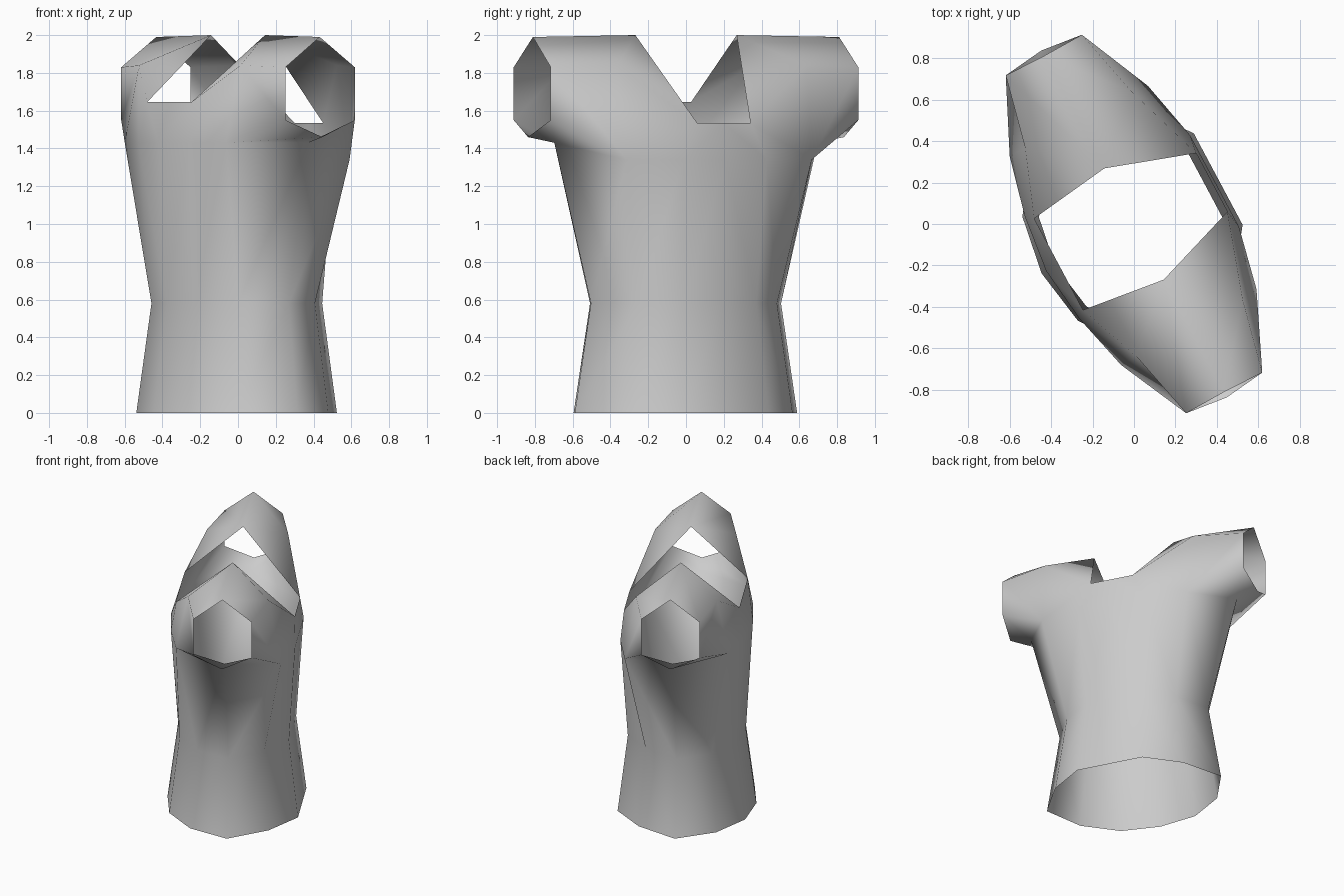
import bpy
import bmesh
import math

cube = bpy.data.objects.get("Cube")
if cube:
    bpy.data.objects.remove(cube, do_unlink=True)

# Single cloth colour
cloth = bpy.data.materials.new("grey_cloth")
cloth.use_nodes = True
colour = (0.6, 0.6, 0.6, 1.0)
cloth.diffuse_color = colour
cloth.node_tree.nodes["Principled BSDF"].inputs["Base Color"].default_value = colour

bm = bmesh.new()


def vert(x, y, z):
    return bm.verts.new((x, y, z))


def bridge(lower, upper):
    """Join two rows of points with a strip of quads."""
    for i in range(len(lower) - 1):
        bm.faces.new((lower[i + 1], lower[i], upper[i], upper[i + 1]))


# Half outline of the hem, from centre front round the side to centre back
outline = [(0, .46), (.25, .46), (.49, .28), (.667, 0),
           (.525, -.28), (.285, -.458), (0, -.505)]
hem = [vert(x, y, 0) for x, y in outline]
waist = [vert(x * .855, y * .85, .58) for x, y in outline]

# Chest row, passing under the arm
front_mid = vert(0, .44, 1.34)
front_chest = vert(.25, .44, 1.34)
front_pit = vert(.555, .373, 1.34)
under_arm = vert(.79, 0, 1.43)
back_pit = vert(.57, -.375, 1.43)
back_chest = vert(.28, -.447, 1.43)
back_mid = vert(0, -.48, 1.43)
chest = [front_mid, front_chest, front_pit, under_arm,
         back_pit, back_chest, back_mid]
bridge(hem, waist)
bridge(waist, chest)

# Neckline and shoulder points
neck_front_mid = vert(0, .425, 1.535)
neck_front = vert(.16, .425, 1.535)
neck_side = vert(.304, 0, 2)
neck_back = vert(.25, -.412, 1.645)
neck_back_mid = vert(0, -.412, 1.645)
front_shoulder = vert(.57, .29, 1.84)
back_shoulder = vert(.57, -.29, 1.84)

# Upper front and upper back panels
bridge(chest[:3], [neck_front_mid, neck_front, front_shoulder])
bridge(chest[4:], [back_shoulder, neck_back, neck_back_mid])
bm.faces.new((neck_front, neck_side, front_shoulder))
bm.faces.new((neck_back, back_shoulder, neck_side))

# Sleeve: six-sided tube from the armhole to the open cuff
armhole = [neck_side, front_shoulder, front_pit,
           under_arm, back_pit, back_shoulder]
cuff = [vert(.919, 0, 1.99), vert(.923, .208, 1.83), vert(.923, .208, 1.55),
        vert(.948, 0, 1.46), vert(.923, -.208, 1.55), vert(.923, -.208, 1.83)]
bridge(armhole + armhole[:1], cuff + cuff[:1])

bmesh.ops.recalc_face_normals(bm, faces=bm.faces[:])
for face in bm.faces:
    face.smooth = True

mesh = bpy.data.meshes.new("shirt")
bm.to_mesh(mesh)
bm.free()
mesh.materials.append(cloth)

# Mirror the half and turn the whole shirt
shirt = bpy.data.objects.new("shirt", mesh)
bpy.context.collection.objects.link(shirt)
mirror = shirt.modifiers.new("other_half", 'MIRROR')
mirror.use_clip = True
mirror.merge_threshold = .001
shirt.rotation_euler.z = math.radians(-61.9)
